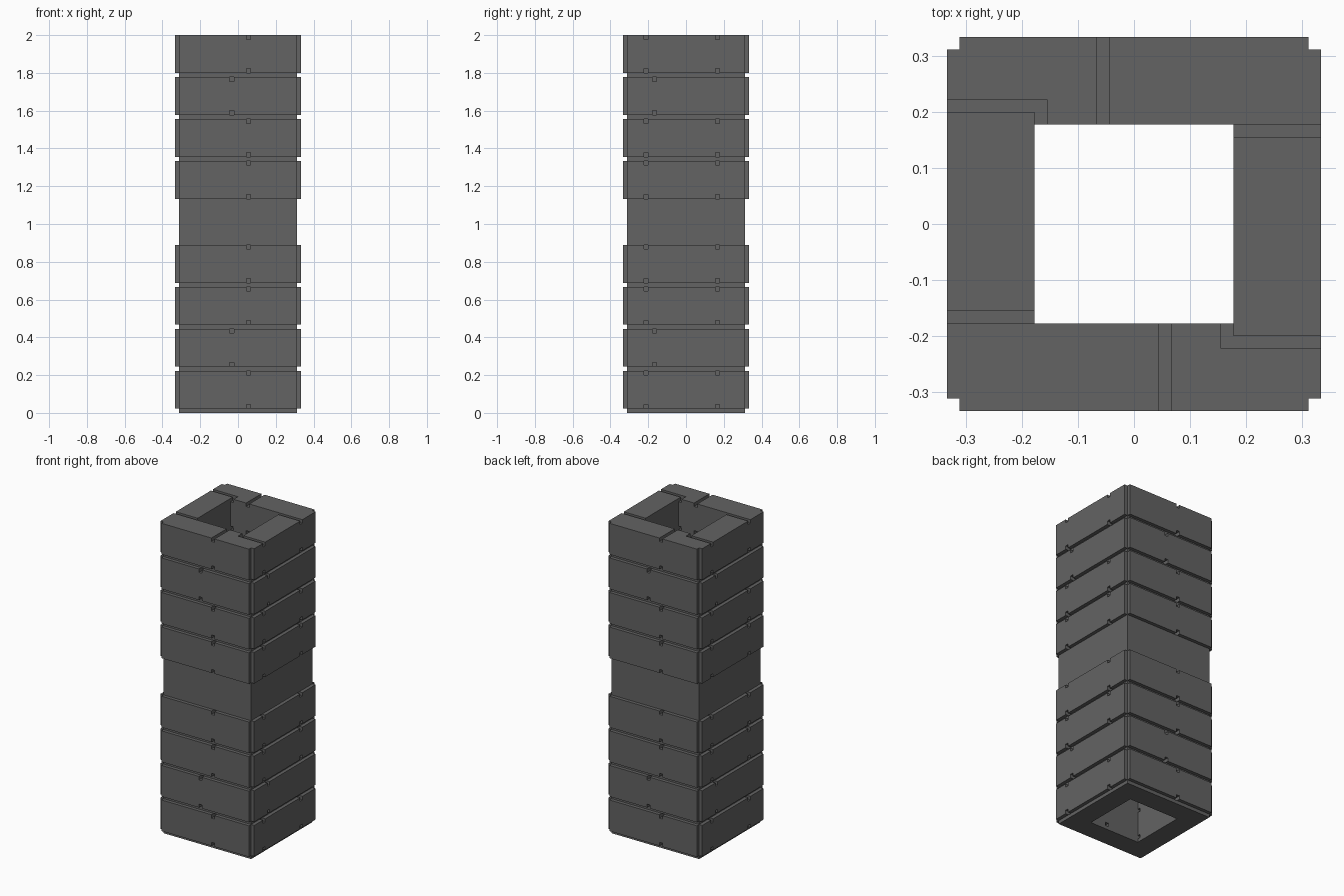
import bpy, bmesh, math

if "Cube" in bpy.data.objects:
    bpy.data.objects.remove(bpy.data.objects["Cube"])

U = 1 / 45          # building unit: outer half-width 15, recess 14, shaft 8, height 90
OUT, REC, HOLE = 15, 14, 8

stone = bpy.data.materials.new("dark grey stone")
stone.diffuse_color = (0.125, 0.125, 0.125, 1)
stone.use_nodes = True
stone.node_tree.nodes["Principled BSDF"].inputs["Base Color"].default_value = stone.diffuse_color


def solid(name, xs, ys, zs, filled):
    """Build the outer skin of all filled cells of an uneven grid."""
    axes = [sorted(set(a)) for a in (xs, ys, zs)]
    n = [len(a) - 1 for a in axes]

    def full(c):
        if any(c[i] < 0 or c[i] >= n[i] for i in range(3)):
            return False
        return filled(*[(axes[i][c[i]] + axes[i][c[i] + 1]) / 2 for i in range(3)])

    bm = bmesh.new()
    verts = {}

    def vert(k):
        if k not in verts:
            verts[k] = bm.verts.new([axes[i][k[i]] * U for i in range(3)])
        return verts[k]

    for c in [(i, j, k) for i in range(n[0]) for j in range(n[1]) for k in range(n[2])]:
        if not full(c):
            continue
        for ax in range(3):
            for side in (0, 1):
                nb = list(c)
                nb[ax] += 1 if side else -1
                if full(nb):
                    continue
                quad = []
                for p, q in ((0, 0), (1, 0), (1, 1), (0, 1)):
                    k = list(c)
                    k[ax] += side
                    k[(ax + 1) % 3] += p
                    k[(ax + 2) % 3] += q
                    quad.append(vert(tuple(k)))
                bm.faces.new(quad if side else quad[::-1])
    bmesh.ops.dissolve_limit(bm, angle_limit=math.radians(1),
                             verts=bm.verts[:], edges=bm.edges[:])
    me = bpy.data.meshes.new(name)
    bm.to_mesh(me)
    bm.free()
    me.materials.append(stone)
    ob = bpy.data.objects.new(name, me)
    bpy.context.collection.objects.link(ob)
    return ob


def ring(x, y, half):
    return max(abs(x), abs(y)) < half and max(abs(x), abs(y)) > HOLE


# Grooves seen on top of a course (x0, x1, y0, y1); each repeats turned 180 degrees
PLAIN = [(2, 3, -OUT, -HOLE),                              # front
         (HOLE, OUT, 7, 8),                                # right
         (7, OUT, -10, -9), (7, 8, -9, -HOLE)]             # right, bent round the corner
SHIFTED = [(-2, -1, -OUT, -HOLE), (HOLE, OUT, -8, -7)]


def course(name, z0, z1, grooves):
    grooves = grooves + [(-b, -a, -d, -c) for a, b, c, d in grooves]
    base = [-OUT, -REC, -HOLE, HOLE, REC, OUT]

    def filled(x, y, z):
        if not ring(x, y, OUT) or min(abs(x), abs(y)) > REC:   # open corners
            return False
        if z0 + 1 < z < z1 - 1:
            return True
        return not any(a < x < b and c < y < d for a, b, c, d in grooves)

    solid(name, base + [v for g in grooves for v in g[:2]],
          base + [v for g in grooves for v in g[2:]],
          [z0, z0 + 1, z1 - 1, z1], filled)


# Eight stone courses with recessed joints and a tall plain band in the middle
edges = [-REC, -HOLE, HOLE, REC]
for i in range(9):
    z = 10 * i
    if i == 4:
        solid("plain_band", edges, edges, [z, z + 11],
              lambda x, y, z: ring(x, y, REC))
        continue
    if i != 5:
        solid(f"joint_{i}", edges, edges, [z, z + 1],
              lambda x, y, z: ring(x, y, REC))
    course(f"stone_course_{i}", z + 1, z + 10, SHIFTED if i in (1, 7) else PLAIN)
